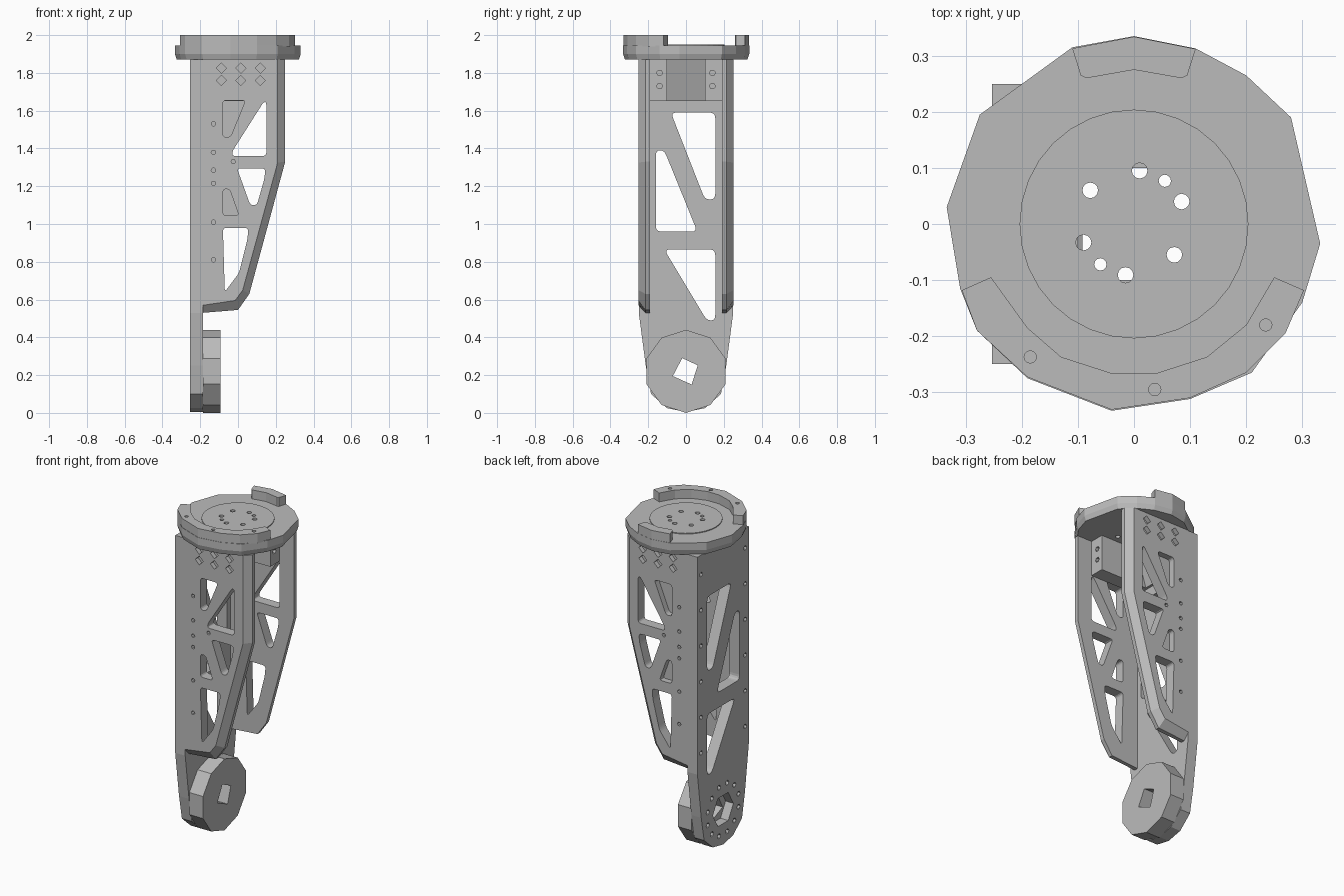
import bpy, bmesh, math
from mathutils import Vector

if "Cube" in bpy.data.objects:
    bpy.data.objects.remove(bpy.data.objects["Cube"], do_unlink=True)

GRAY = (0.5, 0.5, 0.5, 1)
metal = bpy.data.materials.new("plain gray")
metal.use_nodes = True
metal.diffuse_color = GRAY
metal.node_tree.nodes["Principled BSDF"].inputs["Base Color"].default_value = GRAY

PLACE = {"x": lambda u, v, w: (w, u, v),
         "y": lambda u, v, w: (u, w, v),
         "z": lambda u, v, w: (u, v, w)}


def loft(bm, axis, rings):
    """Skin a closed solid through (outline, offset along axis) rings."""
    loops = [[bm.verts.new(PLACE[axis](u, v, w)) for u, v in pts] for pts, w in rings]
    n = len(loops[0])
    for a, b in zip(loops, loops[1:]):
        for i in range(n):
            j = (i + 1) % n
            bm.faces.new((a[i], a[j], b[j], b[i]))
    bm.faces.new(loops[0])
    bm.faces.new(loops[-1])


def solid(name, axis, *stacks):
    bm = bmesh.new()
    for rings in stacks:
        loft(bm, axis, rings)
    bmesh.ops.recalc_face_normals(bm, faces=bm.faces)
    mesh = bpy.data.meshes.new(name)
    bm.to_mesh(mesh)
    bm.free()
    mesh.materials.append(metal)
    obj = bpy.data.objects.new(name, mesh)
    bpy.context.collection.objects.link(obj)
    return obj


def prism(pts, a, b):
    return [(pts, a), (pts, b)]


def ngon(u, v, r, n=12, turn=0.0):
    return [(u + r * math.cos(turn + math.tau * i / n),
             v + r * math.sin(turn + math.tau * i / n)) for i in range(n)]


def rect(u0, u1, v0, v1):
    return [(u0, v0), (u1, v0), (u1, v1), (u0, v1)]


def rounded(pts, r=0.02, steps=4):
    """Round the corners of an outline with short curves."""
    out = []
    for i, p in enumerate(pts):
        p, a, b = Vector(p), Vector(pts[i - 1]), Vector(pts[(i + 1) % len(pts)])
        s = p + (a - p).normalized() * min(r, (a - p).length * 0.45)
        e = p + (b - p).normalized() * min(r, (b - p).length * 0.45)
        for k in range(steps + 1):
            t = k / steps
            out.append(tuple(s * (1 - t) ** 2 + p * 2 * t * (1 - t) + e * t * t))
    return out


def cut(obj, axis, *stacks):
    """Subtract prisms from a part and bake the result."""
    cutter = solid("cutter", axis, *stacks)
    cutter.hide_render = True
    mod = obj.modifiers.new("cut", "BOOLEAN")
    mod.operation, mod.solver, mod.object = "DIFFERENCE", "EXACT", cutter
    dg = bpy.context.evaluated_depsgraph_get()
    baked = bpy.data.meshes.new_from_object(obj.evaluated_get(dg))
    obj.modifiers.clear()
    obj.data = baked
    bpy.data.objects.remove(cutter, do_unlink=True)


# Back plate with tapered foot
half = [(0.25, 1.87), (0.25, 0.53), (0.213, 0.25), (0.185, 0.1), (0.1, 0.025)]
outline = half + [(0, 0.005)] + [(-y, z) for y, z in reversed(half)]
back = solid("back_plate", "x", prism(outline, -0.253, -0.185))
windows = [
    [(-0.08, 1.59), (0.155, 1.59), (0.155, 1.13), (0.1, 1.13)],
    [(-0.16, 1.39), (-0.115, 1.39), (0.06, 0.96), (-0.16, 0.96)],
    [(-0.115, 0.865), (0.155, 0.865), (0.155, 0.49), (0.11, 0.49)],
]
cut(back, "x", *[prism(rounded(w, 0.03), -0.3, -0.1) for w in windows])
# Hub bore, bolt circle and edge screw holes on the outside
bolts = [prism(ngon(y, z, 0.016, 6), -0.3, -0.225) for y, z in ngon(0, 0.22, 0.155, 12, 0.26)]
edge = [prism(ngon(s * 0.215, z, 0.014, 6), -0.3, -0.225)
        for s in (-1, 1) for z in (0.65, 0.87, 1.09, 1.31, 1.53, 1.75)]
bore = [(-0.02, 0.29), (0.062, 0.252), (0.03, 0.15), (-0.07, 0.195)]
cut(back, "x", prism(ngon(0, 0.22, 0.1, 6), -0.3, -0.2), *bolts, *edge)
cut(back, "x", prism(bore, -0.3, -0.1))

# Foot hub
hub = solid("foot_hub", "x", prism(ngon(0, 0.22, 0.22, 10, math.pi / 2), -0.185, -0.092))
cut(hub, "x", prism(bore, -0.3, 0))

# Side plates with chamfered free edge
full = [(-0.185, 1.87), (0.25, 1.87), (0.25, 1.33), (0.06, 0.63), (0, 0.545), (-0.185, 0.53)]
inset = [(-0.185, 1.87), (0.21, 1.87), (0.21, 1.325), (0.025, 0.65), (-0.015, 0.595), (-0.185, 0.57)]
open_holes = [
    [(0.135, 1.645), (0.15, 1.645), (0.15, 1.36), (-0.03, 1.36), (-0.03, 1.385)],
    [(-0.005, 1.295), (0.145, 1.295), (0.14, 1.24), (0.1, 1.1), (0.065, 1.1)],
    [(-0.08, 0.98), (0.055, 0.98), (0.05, 0.92), (0.005, 0.74), (-0.07, 0.64)],
]
pockets = [
    [(-0.08, 1.655), (0.04, 1.655), (-0.04, 1.46), (-0.08, 1.46)],
    [(-0.08, 1.185), (-0.045, 1.185), (0.005, 1.045), (-0.08, 1.045)],
]
screws = [(-0.13, z) for z in (1.53, 1.38, 1.285, 1.215, 1.01, 0.81)] + [(-0.025, 1.33)]
for side, s in (("front", -1), ("rear", 1)):
    plate = solid(side + "_side_plate", "y",
                  [(full, s * 0.19), (full, s * 0.215), (inset, s * 0.252)])
    depth = 0.1 if s < 0 else 0.215
    holes = [prism(rounded(h), s * 0.1, s * 0.3) for h in open_holes]
    holes += [prism(rounded(h), s * depth, s * 0.3) for h in pockets]
    holes += [prism(ngon(x, z, 0.012, 6), s * 0.225, s * 0.3) for x, z in screws]
    holes += [prism(ngon(x, z, 0.027, 4), s * 0.225, s * 0.3)
              for x in (-0.088, 0.015, 0.118) for z in (1.76, 1.825)]
    cut(plate, "y", *holes)

    # Mounting cheek under the flange
    cheek = solid(side + "_mounting_cheek", "x",
                  prism(rect(s * 0.1, s * 0.19, 1.65, 1.87), -0.185, 0.15))
    cut(cheek, "x", *[prism(ngon(s * 0.14, z, 0.016, 6), 0.12, 0.2) for z in (1.73, 1.8)])

# Sloped gusset between the cheeks
solid("gusset", "y", prism([(-0.185, 1.65), (-0.17, 1.65), (-0.1, 1.87), (-0.185, 1.87)], -0.1, 0.1))

# Top flange
rim = [(0, 0.335), (0.11, 0.313), (0.2, 0.265), (0.28, 0.19), (0.332, -0.035),
       (0.3, -0.14), (0.21, -0.265), (0.1, -0.312), (-0.04, -0.333), (-0.19, -0.275),
       (-0.28, -0.19), (-0.31, -0.115), (-0.334, 0.03), (-0.275, 0.195), (-0.11, 0.315)]
low_rim = [(x * 0.97, y * 0.97) for x, y in rim]
flange = solid("top_flange", "z", [(low_rim, 1.87), (rim, 1.9), (rim, 1.945)])
turntable = solid("center_disc", "z", prism(ngon(0, 0, 0.204, 32), 1.93, 1.95))
ports = [(0.01, 0.095, 0.014), (-0.078, 0.06, 0.014), (0.055, 0.077, 0.011),
         (0.085, 0.04, 0.014), (0.072, -0.055, 0.014), (-0.015, -0.091, 0.014),
         (-0.06, -0.072, 0.011), (-0.09, -0.033, 0.014)]
for part in (flange, turntable):
    cut(part, "z", *[prism(ngon(x, y, r), 1.8, 2.1) for x, y, r in ports])

# Raised locating arcs on the flange
long_arc = [(-0.307, -0.118), (-0.255, -0.095), (-0.19, -0.185), (-0.13, -0.237), (-0.04, -0.266),
            (0.04, -0.266), (0.13, -0.237), (0.2, -0.18), (0.25, -0.095), (0.303, -0.118),
            (0.27, -0.195), (0.2, -0.265), (0.1, -0.31), (-0.04, -0.331), (-0.19, -0.273), (-0.28, -0.19)]
short_arc = [(-0.11, 0.313), (0, 0.334), (0.11, 0.312), (0.095, 0.265), (0.085, 0.26),
             (0, 0.275), (-0.085, 0.26), (-0.095, 0.265)]
arc = solid("long_locating_arc", "z", prism(long_arc, 1.94, 2.0))
cut(arc, "z", *[prism(ngon(x, y, 0.011), 1.97, 2.1)
                for x, y in ((-0.185, -0.237), (0.037, -0.295), (0.235, -0.18))])
solid("short_locating_arc", "z", prism(short_arc, 1.94, 2.0))
